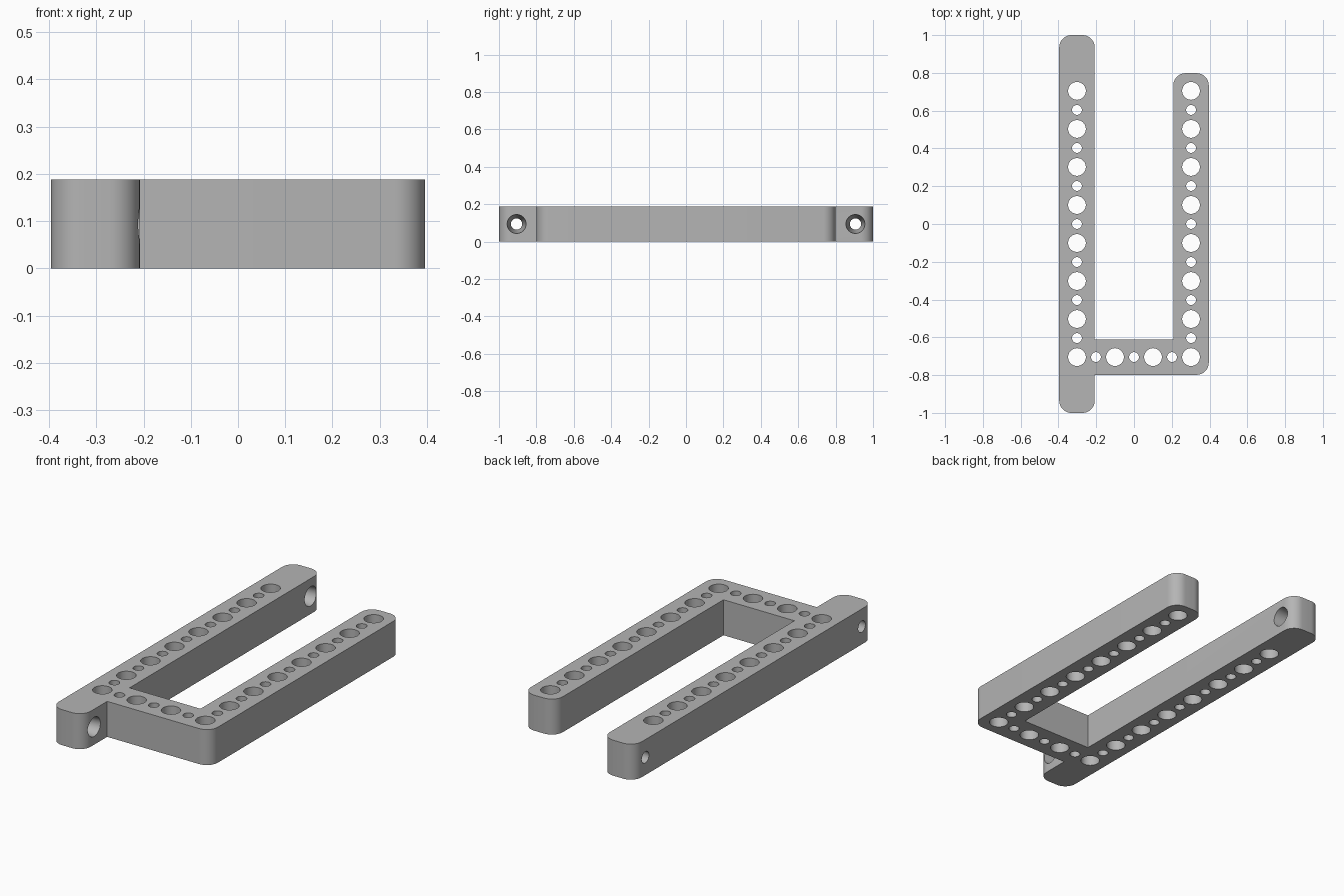
import bpy, bmesh
from math import pi, sin, cos
from mathutils import Matrix, Vector

cube = bpy.data.objects.get("Cube")
if cube:
    bpy.data.objects.remove(cube, do_unlink=True)

PITCH = 0.2013          # distance between large holes
WIDTH = 0.188           # bar width and height
HALF = WIDTH / 2
BAR_X = 1.5 * PITCH     # bar centre lines
CROSS_Y = -3.5 * PITCH
CORNER = 0.065

grey = bpy.data.materials.new("grey plastic")
grey.use_nodes = True
colour = (0.46, 0.46, 0.46, 1)
grey.diffuse_color = colour
grey.node_tree.nodes["Principled BSDF"].inputs["Base Color"].default_value = colour


def new_object(name, bm):
    bmesh.ops.recalc_face_normals(bm, faces=bm.faces[:])
    mesh = bpy.data.meshes.new(name)
    bm.to_mesh(mesh)
    bm.free()
    mesh.materials.append(grey)
    obj = bpy.data.objects.new(name, mesh)
    bpy.context.collection.objects.link(obj)
    return obj


def rounded(corners, steps=10):
    """Replace each corner flagged True by a tangent arc."""
    points = []
    for i, (x, y, is_round) in enumerate(corners):
        p = Vector((x, y, 0))
        if not is_round:
            points.append(p)
            continue
        to_prev = (Vector((*corners[i - 1][:2], 0)) - p).normalized()
        to_next = (Vector((*corners[(i + 1) % len(corners)][:2], 0)) - p).normalized()
        centre = p + (to_prev + to_next) * CORNER
        for k in range(steps + 1):
            a = pi / 2 * k / steps
            points.append(centre - CORNER * (to_next * cos(a) + to_prev * sin(a)))
    return points


# Frame outline, counter-clockwise: long bar, cross bar and short bar in one piece
left_out, left_in = -BAR_X - HALF, -BAR_X + HALF
right_in, right_out = BAR_X - HALF, BAR_X + HALF
low, high = CROSS_Y - HALF, CROSS_Y + HALF
outline = rounded([
    (left_out, -1, True), (left_in, -1, True), (left_in, low, False),
    (right_out, low, True), (right_out, -low, True), (right_in, -low, True),
    (right_in, high, False), (left_in, high, False),
    (left_in, 1, True), (left_out, 1, True),
])
bm = bmesh.new()
base = bm.faces.new([bm.verts.new(p) for p in outline])
top = bmesh.ops.extrude_face_region(bm, geom=[base])["geom"]
bmesh.ops.translate(bm, vec=(0, 0, WIDTH),
                    verts=[v for v in top if isinstance(v, bmesh.types.BMVert)])
frame = new_object("frame", bm)

# Hole cutters: large and small holes alternate along the bars
cut = bmesh.new()


def add_hole(matrix, r1, r2, depth):
    bmesh.ops.create_cone(cut, cap_ends=True, segments=40, radius1=r1,
                          radius2=r2, depth=depth, matrix=matrix)


def vertical_hole(x, y, large):
    r = 0.047 if large else 0.026
    add_hole(Matrix.Translation((x, y, HALF)), r, r, WIDTH * 1.5)


for x in (-BAR_X, BAR_X):
    for i in range(15):
        vertical_hole(x, CROSS_Y + i * PITCH / 2, i % 2 == 0)
for i in range(1, 6):
    vertical_hole(-BAR_X + i * PITCH / 2, CROSS_Y, i % 2 == 0)

# Tapered cross holes in both ends of the long bar, wide on the inner side
for y in (-4.5 * PITCH, 4.5 * PITCH):
    place = Matrix.Translation((-BAR_X, y, HALF)) @ Matrix.Rotation(pi / 2, 4, "Y")
    add_hole(place, 0.03, 0.051, WIDTH + 0.002)
cutter = new_object("hole_cutter", cut)
cutter.hide_render = True

boolean = frame.modifiers.new("holes", "BOOLEAN")
boolean.operation = "DIFFERENCE"
boolean.solver = "EXACT"
boolean.object = cutter
bpy.ops.object.select_all(action="DESELECT")
bpy.context.view_layer.objects.active = frame
frame.select_set(True)
bpy.ops.object.modifier_apply(modifier="holes")
bpy.data.objects.remove(cutter, do_unlink=True)
bpy.ops.object.shade_smooth_by_angle(angle=pi / 6)
